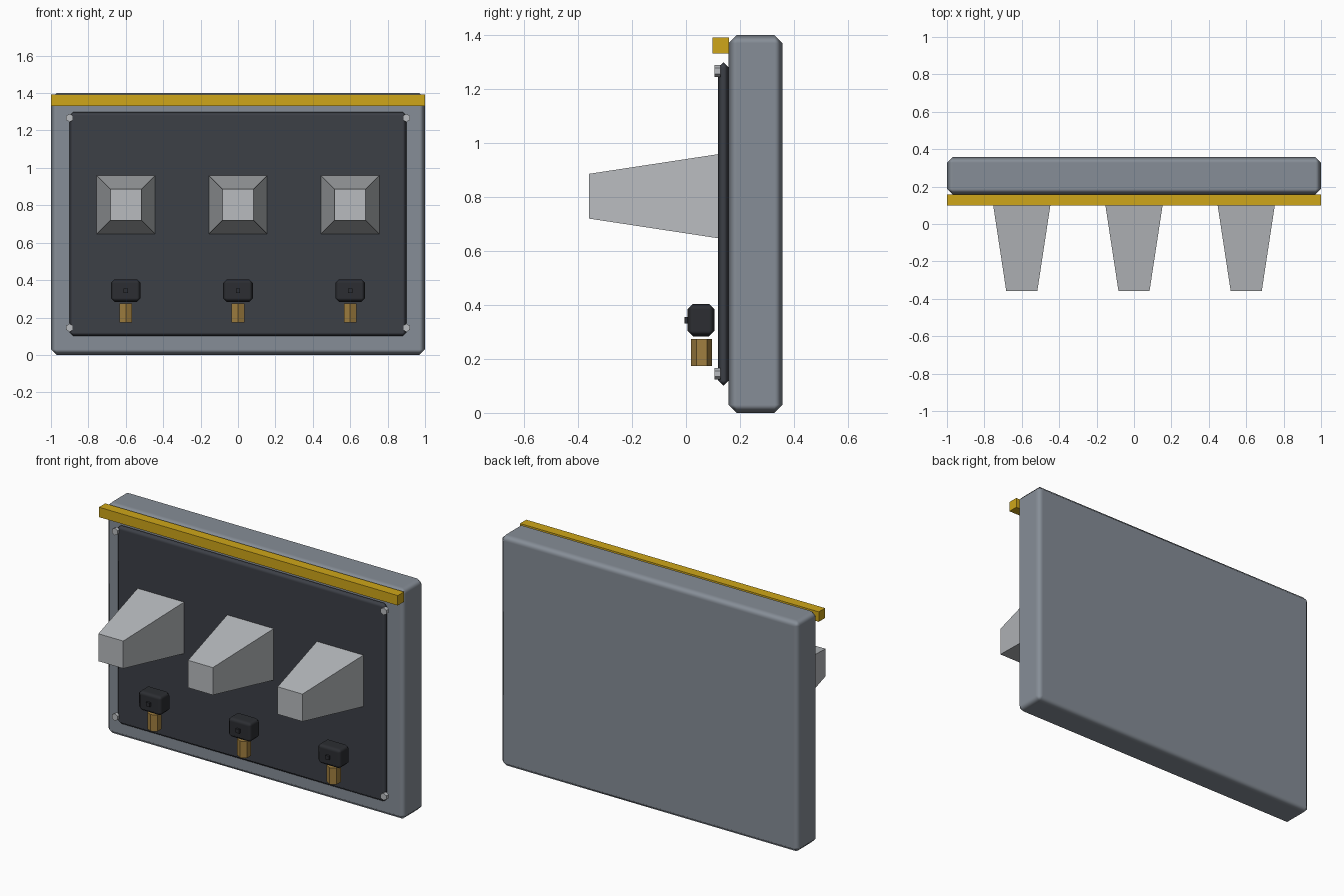
import bpy
from math import radians, sqrt

if "Cube" in bpy.data.objects:
    bpy.data.objects.remove(bpy.data.objects["Cube"])


def mat(name, r, g, b):
    m = bpy.data.materials.new(name)
    m.diffuse_color = (r, g, b, 1)
    m.use_nodes = True
    m.node_tree.nodes["Principled BSDF"].inputs["Base Color"].default_value = m.diffuse_color
    return m


STEEL = mat("steel", 0.24, 0.27, 0.31)
DARK = mat("dark_plate", 0.045, 0.05, 0.062)
BLACK = mat("black", 0.025, 0.027, 0.032)
LIGHT = mat("light_grey", 0.48, 0.50, 0.52)
BRASS = mat("brass", 0.35, 0.21, 0.05)
YELLOW = mat("yellow", 0.62, 0.38, 0.01)


def finish(name, m):
    o = bpy.context.object
    o.name = name
    o.data.materials.append(m)
    return o


def box(name, x, y, z, m, bevel=0):
    """Box from (min, max) ranges, with optional chamfered edges."""
    bpy.ops.mesh.primitive_cube_add(size=1, location=[(a + b) / 2 for a, b in (x, y, z)])
    o = finish(name, m)
    o.scale = [b - a for a, b in (x, y, z)]
    bpy.ops.object.transform_apply(location=False, rotation=False, scale=True)
    if bevel:
        b = o.modifiers.new("chamfer", "BEVEL")
        b.width, b.segments = bevel, 1
        b.harden_normals = True
        bpy.ops.object.shade_smooth_by_angle(angle=radians(50))
    return o


# Wall panel, front plate and top warning rail
box("back_panel", (-1, 1), (0.158, 0.358), (0, 1.4), STEEL, 0.03)
box("front_plate", (-0.9, 0.9), (0.119, 0.159), (0.1, 1.3), DARK, 0.02)
box("top_rail", (-1, 1), (0.099, 0.159), (1.332, 1.392), YELLOW)

# Hex bolts at the plate corners
for sx in (-1, 1):
    for z in (0.145, 1.267):
        bpy.ops.mesh.primitive_cylinder_add(vertices=6, radius=0.022, depth=0.022,
                                            location=(sx * 0.9, 0.117, z), rotation=(radians(90), 0, 0))
        finish("corner_bolt", LIGHT)

for x in (-0.6, 0, 0.6):
    # Tapered square peg
    bpy.ops.mesh.primitive_cone_add(vertices=4, radius1=0.156 * sqrt(2), radius2=0.083 * sqrt(2), depth=0.48,
                                    rotation=(0, 0, radians(45)))
    peg = finish("tapered_peg", LIGHT)
    bpy.ops.object.transform_apply(location=False, rotation=True, scale=False)
    peg.rotation_euler = (radians(90), 0, 0)
    peg.location = (x, -0.119, 0.803)

    # Lock body, keyhole stud and hexagonal brass piece below
    box("lock_body", (x - 0.08, x + 0.08), (0.006, 0.106), (0.284, 0.404), BLACK, 0.02)
    box("lock_stud", (x - 0.012, x + 0.012), (-0.006, 0.014), (0.332, 0.356), BLACK)
    bpy.ops.mesh.primitive_cylinder_add(vertices=6, radius=0.039, depth=0.1, location=(x, 0.058, 0.224))
    finish("brass_hex", BRASS)
